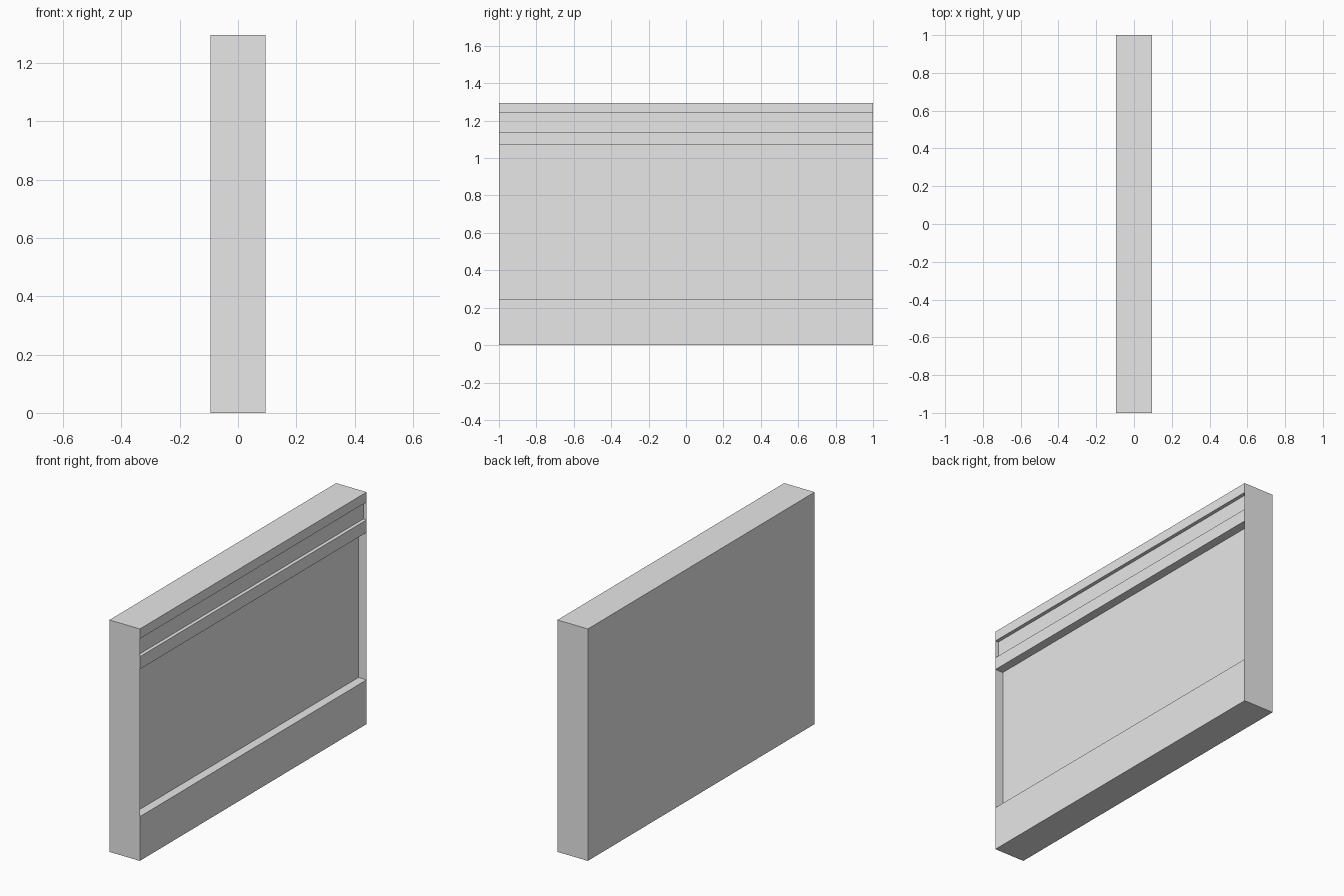
import bpy
import bmesh

cube = bpy.data.objects.get("Cube")
if cube:
    bpy.data.objects.remove(cube, do_unlink=True)

HALF_THICK = 0.094
HALF_LENGTH = 1.0
HEIGHT = 1.295
PANEL_X = HALF_THICK - 0.05     # back of the large panel recess
GROOVE_X = HALF_THICK - 0.02    # back of the shallow groove

grey = bpy.data.materials.new("light grey")
grey.use_nodes = True
colour = (0.8, 0.8, 0.8, 1.0)
grey.diffuse_color = colour
grey.node_tree.nodes["Principled BSDF"].inputs["Base Color"].default_value = colour


def make_object(name, bm):
    mesh = bpy.data.meshes.new(name)
    bm.to_mesh(mesh)
    bm.free()
    mesh.materials.append(grey)
    obj = bpy.data.objects.new(name, mesh)
    bpy.context.collection.objects.link(obj)
    return obj


# Wall body: a stepped profile swept along its length
profile = [(-HALF_THICK, 0), (HALF_THICK, 0)]
for low, high, x in ((0.247, 1.07, PANEL_X), (1.14, 1.24, GROOVE_X)):
    profile += [(HALF_THICK, low), (x, low), (x, high), (HALF_THICK, high)]
profile += [(HALF_THICK, HEIGHT), (-HALF_THICK, HEIGHT)]

bm = bmesh.new()
rings = [[bm.verts.new((x, y, z)) for x, z in profile]
         for y in (-HALF_LENGTH, HALF_LENGTH)]
for i in range(len(profile)):
    j = (i + 1) % len(profile)
    bm.faces.new((rings[0][i], rings[0][j], rings[1][j], rings[1][i]))
bmesh.ops.recalc_face_normals(bm, faces=bm.faces)
make_object("wall_body", bm)

# Thin end sheets closing both ends and the recesses
corners = [(-HALF_THICK, 0), (HALF_THICK, 0),
           (HALF_THICK, HEIGHT), (-HALF_THICK, HEIGHT)]
for name, y in (("front_end", -HALF_LENGTH), ("back_end", HALF_LENGTH)):
    bm = bmesh.new()
    face = bm.faces.new([bm.verts.new((x, y, z)) for x, z in corners])
    if y > 0:
        face.normal_flip()
    make_object(name, bm)
